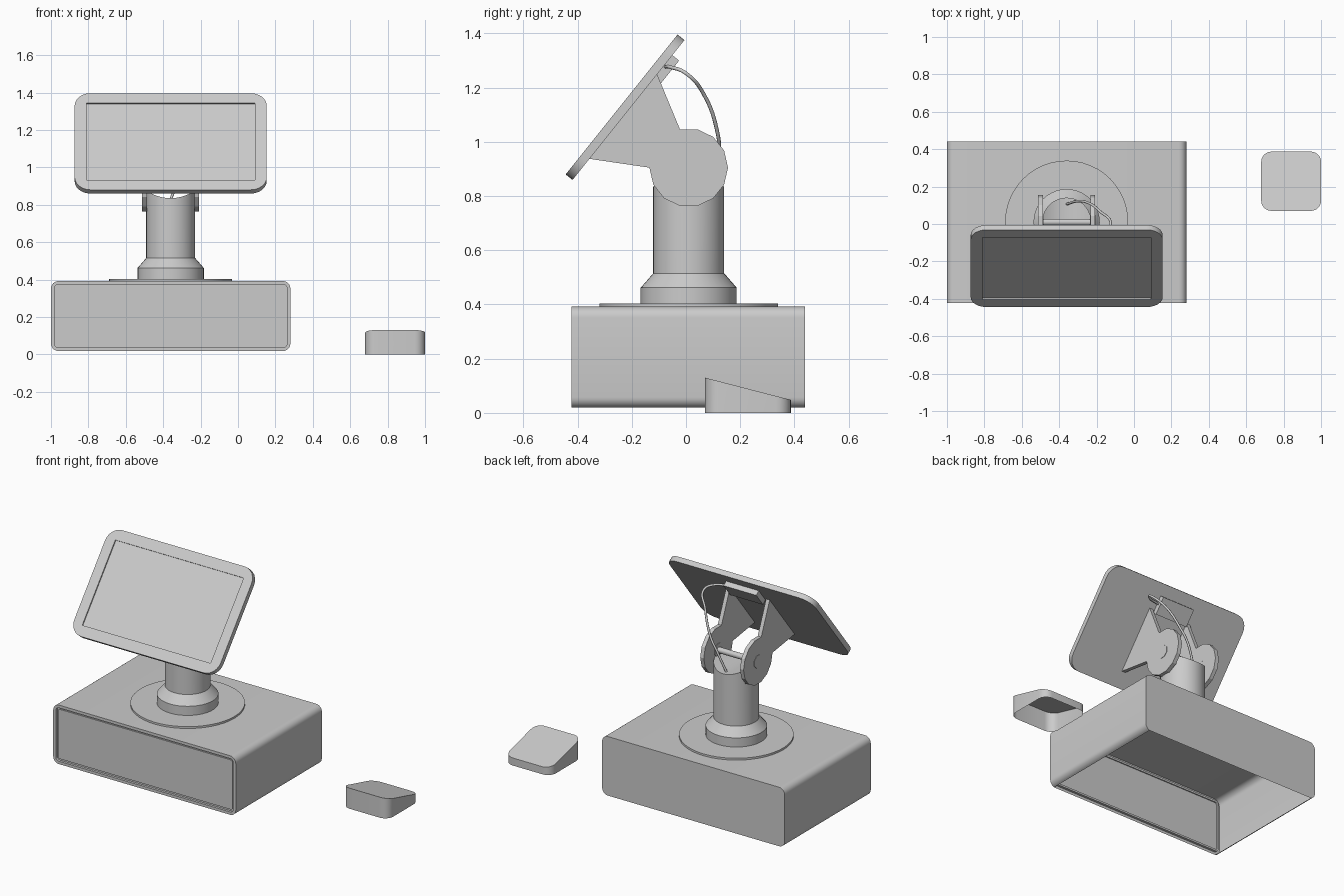
import bpy, bmesh
from math import sin, cos, pi, radians
from mathutils import Vector

if "Cube" in bpy.data.objects:
    bpy.data.objects.remove(bpy.data.objects["Cube"])

CX, CY = -0.36, 0.01          # column axis
PIVOT_Z = 0.905               # tilt hinge height


def rounded(w, h, r, n=6):
    """Counter-clockwise rounded rectangle centred on the origin."""
    pts = []
    for i, (sx, sy) in enumerate([(1, 1), (-1, 1), (-1, -1), (1, -1)]):
        for k in range(n + 1):
            a = pi / 2 * (i + k / n)
            pts.append((sx * (w / 2 - r) + r * cos(a), sy * (h / 2 - r) + r * sin(a)))
    return pts


def ngon(r, n, phase=0.0):
    return [(r * cos(2 * pi * k / n + phase), r * sin(2 * pi * k / n + phase)) for k in range(n)]


def loft(name, rings, cap_start=True, cap_end=True, smooth=30):
    """Skin a list of matching rings of 3D points."""
    bm = bmesh.new()
    vs = [[bm.verts.new(p) for p in ring] for ring in rings]
    n = len(rings[0])
    for a, b in zip(vs, vs[1:]):
        for i in range(n):
            j = (i + 1) % n
            bm.faces.new((a[i], a[j], b[j], b[i]))
    if cap_start:
        bm.faces.new(vs[0][::-1])
    if cap_end:
        bm.faces.new(vs[-1])
    bmesh.ops.recalc_face_normals(bm, faces=bm.faces)
    return finish(name, bm, smooth)


def finish(name, bm, smooth=30):
    me = bpy.data.meshes.new(name)
    bm.to_mesh(me)
    bm.free()
    ob = bpy.data.objects.new(name, me)
    bpy.context.collection.objects.link(ob)
    bpy.ops.object.select_all(action='DESELECT')
    ob.select_set(True)
    bpy.context.view_layer.objects.active = ob
    if smooth:
        bpy.ops.object.shade_smooth_by_angle(angle=radians(smooth))
    return ob


# Drawer housing: rounded shell with a recessed, grooved front panel
def front_ring(inset, y):
    return [(CX + u, y, 0.205 + v) for u, v in
            rounded(1.28 - 2 * inset, 0.374 - 2 * inset, max(0.04 - inset, 0.008))]


F = -0.422
housing = loft("drawer_housing", [front_ring(0, 0.44), front_ring(0, F), front_ring(0.018, F),
                                  front_ring(0.018, F + 0.015), front_ring(0.03, F + 0.015),
                                  front_ring(0.03, F + 0.008)])
# open underside
bm = bmesh.new()
bm.from_mesh(housing.data)
bm.normal_update()
under = [f for f in bm.faces if f.normal.z < -0.99 and f.calc_center_median().z < 0.025]
bmesh.ops.delete(bm, geom=under, context='FACES')
bm.to_mesh(housing.data)
bm.free()


# Swivel plate, flared collar and column with a domed top
def circle(r, z, dome=0.0, n=40):
    return [(CX + x, CY + y, z + dome * (x / r) ** 2) for x, y in ngon(r, n)]


loft("swivel_plate", [circle(0.329, 0.388, n=48), circle(0.329, 0.404, n=48)])
loft("collar", [circle(0.177, 0.402), circle(0.177, 0.462), circle(0.131, 0.515)],
     cap_end=False, smooth=25)

bm = bmesh.new()
low = [bm.verts.new(p) for p in circle(0.131, 0.51)]
top = [bm.verts.new(p) for p in circle(0.131, 0.835, 0.04)]
n = len(low)
for i in range(n):
    j = (i + 1) % n
    bm.faces.new((low[i], low[j], top[j], top[i]))
# dome strips run across the column between mirrored front and back points
for i in range(n // 2):
    quad = [top[i], top[i + 1], top[(n - i - 1) % n], top[(n - i) % n]]
    quad = list(dict.fromkeys(quad))
    bm.faces.new(quad)
# rotate the strips' sense: the crown follows the hinge axis
bmesh.ops.recalc_face_normals(bm, faces=bm.faces)
finish("column", bm)

# Tablet plane: local axes along the width, up the slope, and out of the back
UP = Vector((0, 0.625, 0.781)).normalized()
BACK = Vector((0, UP.z, -UP.y))
FRONT_MID = Vector((CX, -0.2375, 1.138))
LEN, THICK = 0.661, 0.0325


def tilt(u, v, d):
    return FRONT_MID + Vector((u, 0, 0)) + UP * v + BACK * d


# Tablet body: front opening bridged to the recessed screen
def tab_ring(w, h, r, d):
    return [tilt(u, v, d) for u, v in rounded(w, h, r)]


loft("tablet", [tab_ring(1.027, LEN, 0.085, THICK), tab_ring(1.027, LEN, 0.085, 0),
                tab_ring(0.9, 0.53, 0.003, 0), tab_ring(0.9, 0.53, 0.003, 0.008)])

# Cable connector block on the tablet back
loft("connector_block", [[tilt(u, v, d) for u, v in
                          [(-0.115, 0.15), (0.115, 0.15), (0.115, 0.259), (-0.115, 0.259)]]
                         for d in (THICK - 0.003, THICK + 0.032)], smooth=0)

# Pair of tilt arms: 14-sided hinge disc with a flaring neck
disc = [(CY + a, PIVOT_Z + b) for a, b in ngon(0.145, 14)]
neck = [tilt(0, v, THICK - 0.002) for v in (0.17, -0.232)]
profile = disc[:5] + [(p.y, p.z) for p in neck] + disc[7:]
for side, label in ((1, "right"), (-1, "left")):
    loft(f"tilt_arm_{label}", [[(CX + side * o, y, z) for y, z in profile]
                               for o in (0.127, 0.152)], smooth=0)
    bolt = ngon(0.042, 8, pi / 8)
    loft(f"hinge_bolt_{label}", [[(CX + side * o, CY + a, PIVOT_Z + b) for a, b in bolt]
                                 for o in (0.124, 0.154)], smooth=0)
loft("hinge_rod", [[(CX + o, CY + a, PIVOT_Z + b) for a, b in ngon(0.018, 12)]
                   for o in (-0.13, 0.13)], smooth=35)

# Cable looping from the connector down into the column
path = [(-0.25, -0.075, 1.277), (-0.17, -0.055, 1.275), (-0.125, 0.0, 1.253),
        (-0.18, 0.066, 1.175), (-0.255, 0.117, 1.03), (-0.30, 0.122, 0.96), (-0.358, 0.107, 0.835)]
cu = bpy.data.curves.new("cable", 'CURVE')
cu.dimensions = '3D'
cu.bevel_depth = 0.007
cu.bevel_resolution = 2
cu.resolution_u = 8
cu.use_fill_caps = True
sp = cu.splines.new('BEZIER')
sp.bezier_points.add(len(path) - 1)
for bp, p in zip(sp.bezier_points, path):
    bp.co = p
    bp.handle_left_type = bp.handle_right_type = 'AUTO'
bpy.context.collection.objects.link(bpy.data.objects.new("cable", cu))

# Separate wedge-shaped reader: sloping top, open underside
plan = [(0.84 + u, 0.2285 + v) for u, v in rounded(0.32, 0.317, 0.055)]
loft("wedge_reader", [[(x, y, 0) for x, y in plan],
                      [(x, y, 0.13 - 0.082 * (y - 0.07) / 0.317) for x, y in plan]],
     cap_start=False)
